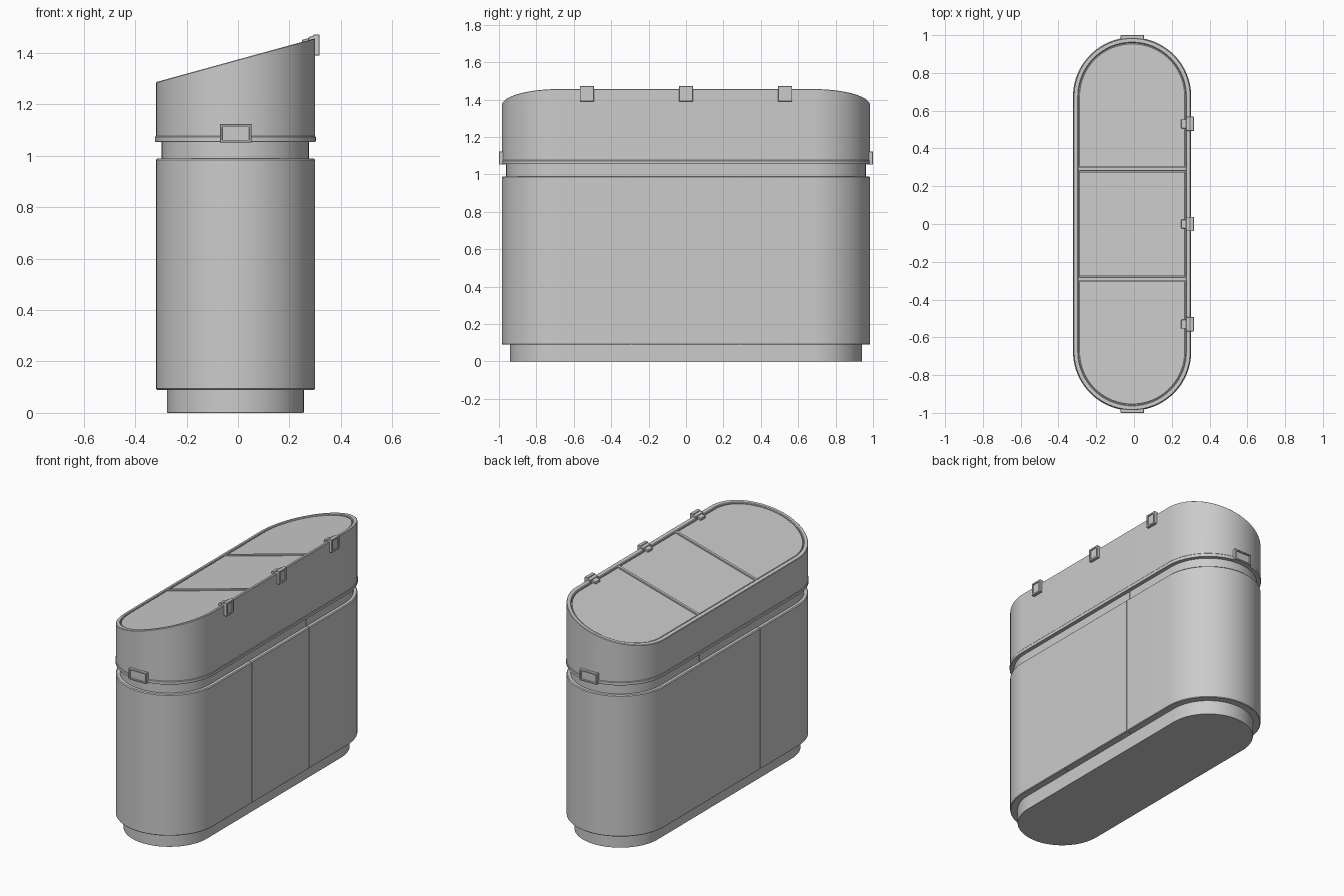
import bpy, bmesh, math
from mathutils import Vector

cube = bpy.data.objects.get("Cube")
if cube:
    bpy.data.objects.remove(cube, do_unlink=True)

CX, R, STRAIGHT = -0.01, 0.31, 0.675
SEAM = 0.29

grey = bpy.data.materials.new("light grey")
grey.use_nodes = True
grey.diffuse_color = (0.6, 0.6, 0.6, 1)
grey.node_tree.nodes["Principled BSDF"].inputs["Base Color"].default_value = (0.6, 0.6, 0.6, 1)


def slope(x):
    return 1.287 + (x + 0.32) * 0.275


def finish(name, bm):
    bmesh.ops.recalc_face_normals(bm, faces=bm.faces)
    mesh = bpy.data.meshes.new(name)
    bm.to_mesh(mesh)
    bm.free()
    mesh.materials.append(grey)
    ob = bpy.data.objects.new(name, mesh)
    bpy.context.collection.objects.link(ob)
    bpy.ops.object.select_all(action="DESELECT")
    ob.select_set(True)
    bpy.context.view_layer.objects.active = ob
    bpy.ops.object.shade_smooth_by_angle(angle=math.radians(30))
    return ob


def outline(r, y0=None, y1=None, steps=40):
    """Stadium outline; a given y0 or y1 replaces that round end by a straight cut."""
    pts = []
    for sign, cut in ((1, y1), (-1, y0)):
        if cut is None:
            for i in range(steps + 1):
                a = math.pi * i / steps
                pts.append((CX + sign * r * math.cos(a), sign * (STRAIGHT + r * math.sin(a))))
        else:
            pts += [(CX + sign * r, cut), (CX - sign * r, cut)]
    return pts


def loft(name, profile, y0=None, y1=None):
    """Stack outlines given as (inset, height); height may be a function of x."""
    bm = bmesh.new()
    rings = []
    for inset, z in profile:
        rings.append([bm.verts.new((x, y, z(x) if callable(z) else z))
                      for x, y in outline(R - inset, y0, y1)])
    for low, high in zip(rings, rings[1:]):
        for i in range(len(low)):
            j = (i + 1) % len(low)
            bm.faces.new((low[i], low[j], high[j], high[i]))
    bm.faces.new(rings[0][::-1])
    bm.faces.new(rings[-1])
    return finish(name, bm)


def box(name, lo, hi, sheared=False, face=None, border=0.01, depth=0.006, bevel=0.002):
    """Box between two corners, optionally sheared to the lid slope or with a recessed face."""
    lo, hi = Vector(lo), Vector(hi)
    bm = bmesh.new()
    bmesh.ops.create_cube(bm, size=1)
    for v in bm.verts:
        v.co = (lo + hi) / 2 + v.co * (hi - lo)
        if sheared:
            v.co.z += slope(v.co.x)
    bmesh.ops.bevel(bm, geom=bm.edges[:], offset=bevel, segments=1, affect="EDGES")
    if face:
        f = max(bm.faces, key=lambda f: f.normal.dot(Vector(face)) + f.calc_area())
        bmesh.ops.inset_region(bm, faces=[f], thickness=border, depth=0)
        bmesh.ops.inset_region(bm, faces=[f], thickness=0.001, depth=-depth)
    return finish(name, bm)


# Plinth and inner core behind the panel seams
loft("plinth", [(0.046, 0), (0.044, 0.003), (0.044, 0.1)])
loft("inner_core", [(0.008, 0.094), (0.008, 0.985), (0.03, 0.985), (0.03, 1.07)])

# Three body sections, each with its neck
sections = [("front", None, -SEAM), ("centre", -SEAM, SEAM), ("back", SEAM, None)]
for label, y0, y1 in sections:
    a = None if y0 is None else y0 + 0.0015
    b = None if y1 is None else y1 - 0.0015
    loft(label + "_body", [(0.004, 0.09), (0, 0.094), (0, 0.985), (0.005, 0.99),
                           (0.023, 0.99), (0.023, 1.065)], a, b)

# Slanted lid with a lip at the bottom and a recessed top
loft("lid", [(0.012, 1.055), (-0.001, 1.055), (-0.003, 1.058), (-0.003, 1.073),
             (0, 1.077), (0, lambda x: slope(x) - 0.003), (0.003, slope), (0.022, slope),
             (0.026, lambda x: slope(x) - 0.004), (0.026, lambda x: slope(x) - 0.014)])

# Three hatch panels with a fine gap around them
for label, y0, y1 in sections:
    a = None if y0 is None else y0 + 0.014
    b = None if y1 is None else y1 - 0.014
    loft(label + "_hatch", [(0.03, lambda x: slope(x) - 0.016), (0.03, lambda x: slope(x) - 0.008),
                            (0.032, lambda x: slope(x) - 0.006)], a, b)

# Dividers between the hatches
for label, y in (("front", -SEAM), ("back", SEAM)):
    box(label + "_divider", (CX - 0.287, y - 0.01, -0.015), (CX + 0.287, y + 0.01, 0), True)

# Hinges along the high edge
for label, y in (("front", -0.53), ("centre", 0), ("back", 0.53)):
    box(label + "_hinge_plate", (0.294, y - 0.038, 1.39), (0.318, y + 0.038, 1.473),
        face=(1, 0, 0), border=0.013)
    box(label + "_hinge_arm", (0.275, y - 0.038, -0.01), (0.3, y + 0.038, 0.012), True)
    box(label + "_hinge_tab", (0.25, y - 0.024, -0.012), (0.28, y + 0.024, 0.008), True)

# Framed latches on both round ends
for label, s in (("front", -1), ("back", 1)):
    ys = sorted((s * 0.965, s * 1.0))
    box(label + "_latch", (-0.071, ys[0], 1.052), (0.053, ys[1], 1.122),
        face=(0, s, 0), border=0.01, depth=0.008)
